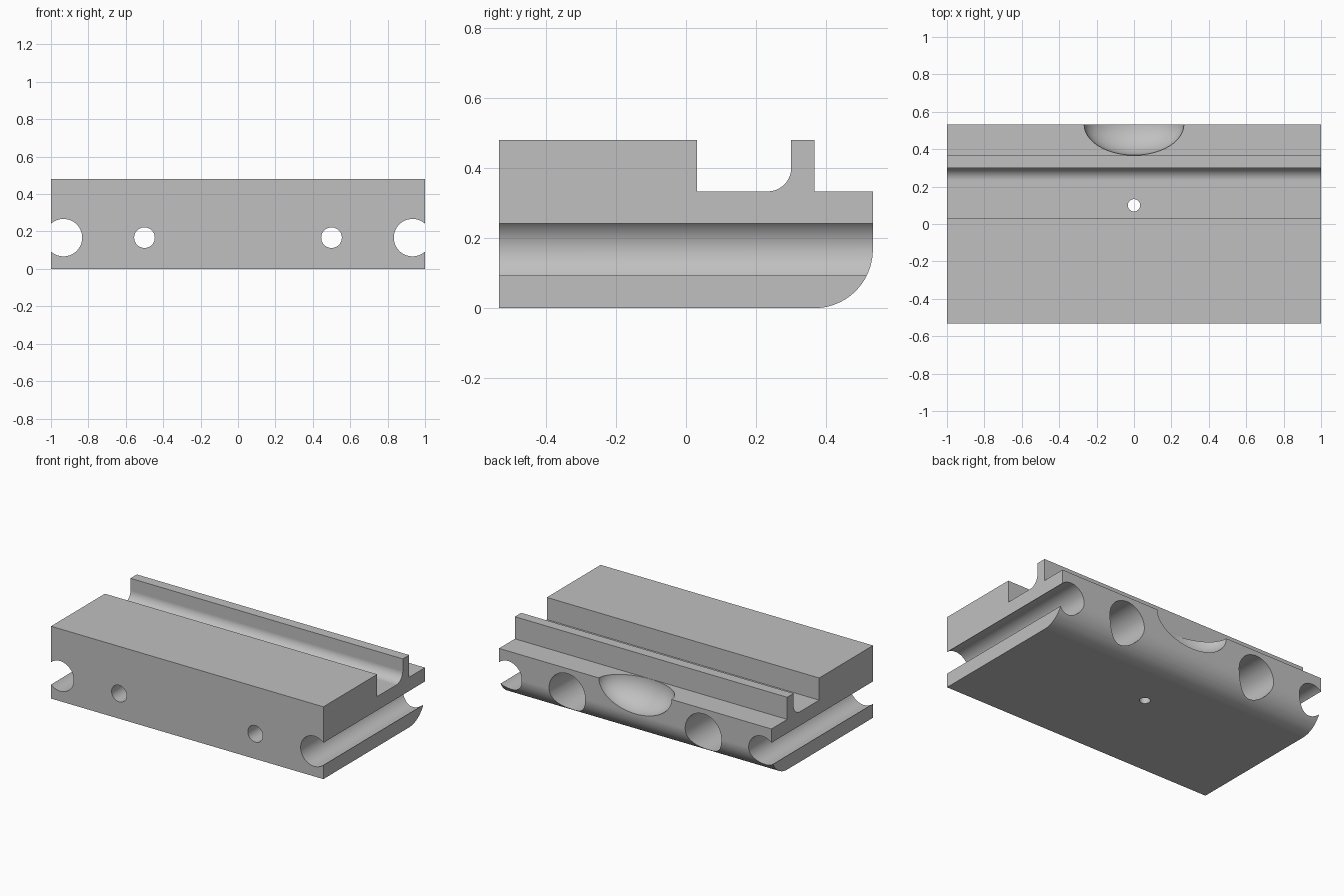
import bpy
import bmesh
from math import cos, sin, pi, radians
from mathutils import Matrix, Vector

cube = bpy.data.objects.get("Cube")
if cube:
    bpy.data.objects.remove(cube, do_unlink=True)

HALF_DEPTH = 0.533
SHELF = 0.333        # height of the channel floor and rear shelf
AXIS_Z = 0.167       # height of the long bores
TOP = 0.48


def arc(cy, cz, r, start, end, steps=20):
    angles = [radians(start + (end - start) * i / steps) for i in range(steps + 1)]
    return [(cy + r * cos(a), cz + r * sin(a)) for a in angles]


def new_object(name, bm):
    bmesh.ops.recalc_face_normals(bm, faces=bm.faces)
    mesh = bpy.data.meshes.new(name)
    bm.to_mesh(mesh)
    bm.free()
    obj = bpy.data.objects.new(name, mesh)
    bpy.context.collection.objects.link(obj)
    return obj


def cylinder(name, radius, start, end):
    start, end = Vector(start), Vector(end)
    axis = end - start
    turn = axis.to_track_quat('Z', 'Y').to_matrix().to_4x4()
    bm = bmesh.new()
    bmesh.ops.create_cone(bm, cap_ends=True, segments=64, radius1=radius, radius2=radius,
                          depth=axis.length, matrix=Matrix.Translation((start + end) / 2) @ turn)
    return new_object(name, bm)


# Body: side profile with channel, rear rib and rounded lower back edge
profile = [(-HALF_DEPTH, 0)]
profile += arc(HALF_DEPTH - AXIS_Z, AXIS_Z, AXIS_Z, -90, 0)
profile += [(HALF_DEPTH, SHELF), (0.367, SHELF), (0.367, TOP), (0.3, TOP)]
profile += arc(0.233, SHELF + 0.067, 0.067, 0, -90)
profile += [(0.032, SHELF), (0.032, TOP), (-HALF_DEPTH, TOP)]

bm = bmesh.new()
face = bm.faces.new([bm.verts.new((-1, y, z)) for y, z in profile])
extruded = bmesh.ops.extrude_face_region(bm, geom=[face])["geom"]
bmesh.ops.translate(bm, vec=(2, 0, 0),
                    verts=[v for v in extruded if isinstance(v, bmesh.types.BMVert)])
body = new_object("grooved_block", bm)

# Cutters: side grooves, screw holes and their wide rear bores
cutters = []
for side, s in (("left", 1), ("right", -1)):
    for part, x, radius, y0 in (("groove", 0.933, 0.1, -0.7),
                                ("screw_hole", 0.5, 0.055, -0.7),
                                ("rear_bore", 0.5, 0.133, -0.07)):
        cutters.append(cylinder(f"{side}_{part}_cutter", radius,
                                (s * x, y0, AXIS_Z), (s * x, 0.7, AXIS_Z)))

# Small vertical hole in the channel floor
cutters.append(cylinder("pin_hole_cutter", 0.033, (0, 0.1, -0.1), (0, 0.1, 0.6)))

# Oval scoop in the rear shelf
bm = bmesh.new()
bmesh.ops.create_uvsphere(bm, u_segments=64, v_segments=33, radius=1,
                          matrix=Matrix.Translation((0, HALF_DEPTH, SHELF))
                          @ Matrix.Diagonal((0.267, 0.165, 0.167, 1)))
cutters.append(new_object("scoop_cutter", bm))

bpy.ops.object.select_all(action='DESELECT')
body.select_set(True)
bpy.context.view_layer.objects.active = body
for cutter in cutters:
    cutter.hide_render = True
    mod = body.modifiers.new(cutter.name, 'BOOLEAN')
    mod.operation = 'DIFFERENCE'
    mod.solver = 'EXACT'
    mod.object = cutter
    bpy.ops.object.modifier_apply(modifier=mod.name)
    bpy.data.objects.remove(cutter, do_unlink=True)

# Grey material
grey = bpy.data.materials.new("plain_grey")
color = (0.53, 0.53, 0.53, 1)
grey.use_nodes = True
grey.diffuse_color = color
grey.node_tree.nodes["Principled BSDF"].inputs["Base Color"].default_value = color
body.data.materials.clear()
body.data.materials.append(grey)

# Smooth curved surfaces while keeping flats and edges crisp
bpy.ops.object.shade_smooth_by_angle(angle=radians(30))
weighted = body.modifiers.new("crisp_flats", 'WEIGHTED_NORMAL')
weighted.keep_sharp = True
